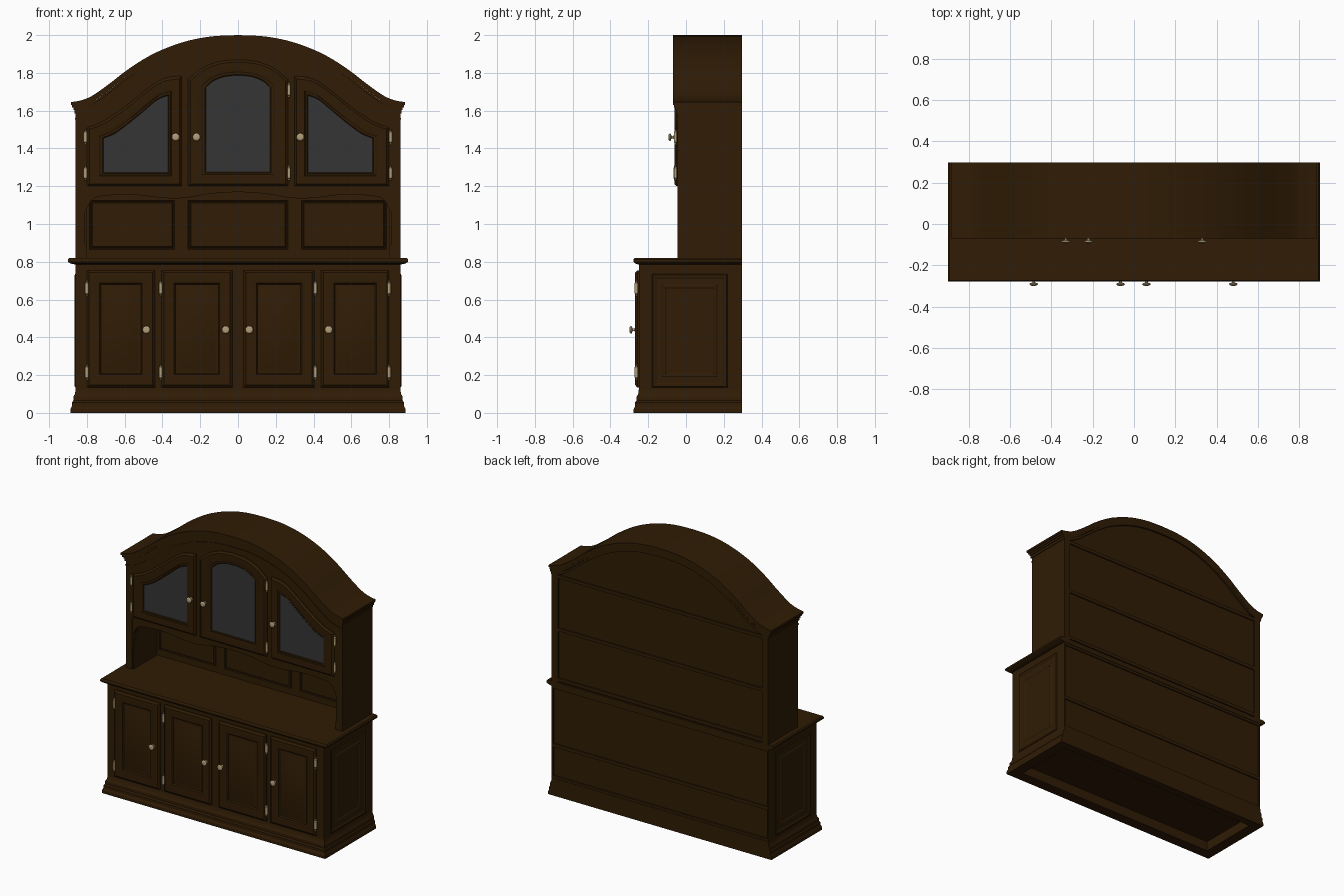
import bpy, bmesh, math
from mathutils import Vector

cube = bpy.data.objects.get("Cube")
if cube:
    bpy.data.objects.remove(cube)


def material(name, rgb):
    m = bpy.data.materials.new(name)
    m.use_nodes = True
    m.diffuse_color = (*rgb, 1)
    shader = m.node_tree.nodes["Principled BSDF"]
    shader.inputs["Base Color"].default_value = (*rgb, 1)
    return m


WOOD = material("dark wood", (0.029, 0.0115, 0.0015))
GLASS = material("grey glass", (0.036, 0.036, 0.036))
METAL = material("pale brass", (0.45, 0.34, 0.19))

BACK, INNER_BACK = 0.297, 0.285
FRONT, UPPER = -0.25, -0.045
HALF = 0.86


def finish(name, bm, mats=(WOOD,)):
    bmesh.ops.recalc_face_normals(bm, faces=bm.faces)
    mesh = bpy.data.meshes.new(name)
    bm.to_mesh(mesh)
    bm.free()
    for m in mats:
        mesh.materials.append(m)
    ob = bpy.data.objects.new(name, mesh)
    bpy.context.collection.objects.link(ob)
    bpy.ops.object.select_all(action="DESELECT")
    ob.select_set(True)
    bpy.context.view_layer.objects.active = ob
    bpy.ops.object.shade_smooth_by_angle(angle=math.radians(25))
    return ob


def panel(name, pts, y0, y1, steps=()):
    """Extrude an x-z outline from y0 to y1, then step the front face inwards."""
    bm = bmesh.new()
    face = bm.faces.new([bm.verts.new((x, y0, z)) for x, z in pts])
    new = bmesh.ops.extrude_face_region(bm, geom=[face])["geom"]
    moved = [v for v in new if isinstance(v, bmesh.types.BMVert)]
    bmesh.ops.translate(bm, vec=(0, y1 - y0, 0), verts=moved)
    bmesh.ops.recalc_face_normals(bm, faces=bm.faces)
    front = min(bm.faces, key=lambda f: f.calc_center_median().y)
    for inset, depth in steps:
        bmesh.ops.inset_individual(bm, faces=[front], thickness=inset,
                                   depth=depth, use_even_offset=True)
    return finish(name, bm)


def rect(x0, x1, z0, z1):
    return [(x0, z0), (x1, z0), (x1, z1), (x0, z1)]


def box(name, x0, x1, y0, y1, z0, z1):
    return panel(name, rect(x0, x1, z0, z1), y1, y0)


def bridge(bm, loops):
    """Join closed vertex loops; return the cap on the last one."""
    n = len(loops[0])
    for a, b in zip(loops, loops[1:]):
        for i in range(n):
            j = (i + 1) % n
            bm.faces.new((a[i], a[j], b[j], b[i]))
    bm.faces.new(loops[0])
    return bm.faces.new(loops[-1])


def moulding(name, rings, squash=1):
    """Loft rectangles of varying overhang."""
    bm = bmesh.new()
    loops = []
    for off, back, z in rings:
        x, y = HALF + off, FRONT - off * squash
        loops.append([bm.verts.new(p) for p in
                      ((-x, y, z), (x, y, z), (x, back, z), (-x, back, z))])
    bridge(bm, loops)
    return finish(name, bm)


def glazed_door(name, outer, inner):
    """Loft a moulded frame from its outer outline to the edge of the glass."""
    bm = bmesh.new()
    loops = []
    for t, out in ((0, -0.01), (0, 0.005), (0.15, 0.016), (0.3, 0.016),
                   (0.75, 0.013), (0.82, 0.009), (0.94, 0.009), (1, 0.005)):
        loops.append([bm.verts.new((a + (c - a) * t, UPPER - out, b + (d - b) * t))
                      for (a, b), (c, d) in zip(outer, inner)])
    bridge(bm, loops).material_index = 1
    finish(name, bm, (WOOD, GLASS))


def lathe(name, profile, place, turn=0):
    """Turn a (radius, distance) profile about the -y axis."""
    bm = bmesh.new()
    vs = [bm.verts.new((r, -d, 0)) for r, d in profile]
    es = [bm.edges.new(p) for p in zip(vs, vs[1:])]
    bmesh.ops.spin(bm, geom=vs + es, cent=(0, 0, 0), axis=(0, 1, 0),
                   angle=math.tau, steps=14)
    bmesh.ops.remove_doubles(bm, verts=bm.verts, dist=0.0002)
    ob = finish(name, bm, (METAL,))
    ob.location, ob.rotation_euler.x = place, turn


def spline(pts, n=5):
    """Catmull-Rom curve through the points."""
    p = [Vector(q) for q in (pts[0], *pts, pts[-1])]
    out = []
    for a, b, c, d in zip(p, p[1:], p[2:], p[3:]):
        for i in range(n):
            t = i / n
            out.append((2*b + (c-a)*t + (2*a - 5*b + 4*c - d)*t*t
                        + (3*b - a - 3*c + d)*t**3) / 2)
    return [(v.x, v.y) for v in out + [p[-1]]]


def mirrored(half):
    """Complete a curve that starts on the centre line."""
    return [(-x, z) for x, z in half[:0:-1]] + half


def flip(pts):
    return [(-x, z) for x, z in pts]


# Base: hollow plinth, body and worktop
moulding("plinth", [(-0.05, 0.24, 0.07), (-0.05, 0.24, 0), (0.027, BACK, 0),
                    (0.027, BACK, 0.02), (0.02, BACK, 0.035), (0.02, BACK, 0.055),
                    (0.012, BACK, 0.065), (0.012, BACK, 0.085), (0.003, BACK, 0.1),
                    (0, BACK, 0.125)])
box("base_body", -HALF, HALF, FRONT, INNER_BACK, 0.08, 0.8)
moulding("worktop", [(0, BACK, 0.785), (0.025, BACK, 0.79), (0.04, BACK, 0.8),
                     (0.04, BACK, 0.812), (0.033, BACK, 0.82)], 0.7)

# Fielded lower doors and side panels
FIELD = [(0.012, 0.011), (0.012, 0), (0.043, -0.003), (0.007, -0.008),
         (0.008, 0), (0.014, 0.006)]
for side in (-1, 1):
    word = "left" if side > 0 else "right"
    for part, x0, x1 in (("inner", 0.03, 0.405), ("outer", 0.44, 0.8)):
        pts = [(side * x, z) for x, z in rect(x0, x1, 0.135, 0.755)]
        panel(f"{word}_{part}_lower_door", pts, FRONT + 0.01, FRONT - 0.008, FIELD)
    pts = rect(-0.18, 0.22, 0.135, 0.735)
    ob = panel(f"{word}_base_side_panel", pts if side > 0 else flip(pts),
               -HALF + 0.01, -HALF - 0.001,
               [(0.006, 0.005), (0.012, 0), (0.006, -0.004), (0.03, 0),
                (0.006, 0.004), (0.01, 0), (0.006, -0.004)])
    ob.rotation_euler.z = side * math.pi / 2

# Upper carcass with arched top
ARCH = spline([(0, 2), (0.15, 1.992), (0.3, 1.96), (0.45, 1.9), (0.58, 1.82),
               (0.68, 1.743), (0.77, 1.68), (0.83, 1.655), (0.885, 1.645)])


def arch(width, drop):
    return mirrored([(x * width / 0.885, z - drop) for x, z in ARCH])


panel("upper_carcass", [(HALF, 1.19), (-HALF, 1.19)] + arch(HALF, 0.03),
      INNER_BACK, UPPER)
layers = [(0.885, 0, 0.015, 0.025), (0.878, 0.01, 0.028, 0.018),
          (0.872, 0.025, 0.042, 0.011), (0.866, 0.04, 0.06, 0.005)]
for i, (width, top, low, out) in enumerate(layers):
    panel(f"crown_moulding_{i + 1}", arch(width, top) + arch(width, low)[::-1],
          BACK, UPPER - out)
panel("crown_bead", arch(0.862, 0.085) + arch(0.862, 0.093)[::-1],
      UPPER + 0.01, UPPER - 0.004)

# Open niche: back, sides, scalloped valance and raised panels
box("niche_back", -0.82, 0.82, 0.23, INNER_BACK, 0.8, 1.2)
for side in (-1, 1):
    word = "left" if side > 0 else "right"
    x0, x1 = sorted((side * 0.81, side * HALF))
    box(f"{word}_upper_side", x0, x1, UPPER, BACK, 0.815, 1.6)
    x0, x1 = sorted((side * 0.85, side * HALF))
    box(f"{word}_back_edge", x0, x1, 0.2, BACK, 0.1, 0.8)
    # Curved bracket along the niche side
    curve = spline([(-0.04, 0.82), (-0.03, 0.98), (0.0, 1.07), (0.06, 1.11),
                    (0.14, 1.11), (0.2, 1.07), (0.23, 1.0)], 4) + [(0.23, 0.82)]
    ob = panel(f"{word}_niche_bracket", flip(curve) if side > 0 else curve,
               0.815, 0.803)
    ob.rotation_euler.z = -side * math.pi / 2
scallop = spline([(0, 1.17), (0.15, 1.16), (0.28, 1.138), (0.4, 1.138), (0.55, 1.155),
                  (0.7, 1.15), (0.77, 1.13), (0.81, 1.06)], 4)
panel("valance", mirrored(scallop) + [(0.81, 1.2), (-0.81, 1.2)],
      UPPER + 0.025, UPPER + 0.002)
for name, x0, x1 in (("right", -0.785, -0.335), ("middle", -0.265, 0.265),
                     ("left", 0.335, 0.785)):
    panel(f"{name}_niche_panel", rect(x0, x1, 0.865, 1.125), 0.235, 0.226,
          [(0.006, -0.005), (0.003, 0), (0.006, 0.007)])

# Glazed upper doors
wing = [(0.3, 1.2), (0.8, 1.2)] + spline(
    [(0.8, 1.51), (0.72, 1.54), (0.6, 1.62), (0.5, 1.7), (0.42, 1.757),
     (0.36, 1.778), (0.3, 1.783)], 3)
wing_glass = [(0.37, 1.272), (0.713, 1.272)] + spline(
    [(0.713, 1.453), (0.65, 1.48), (0.575, 1.535), (0.5, 1.597), (0.44, 1.648),
     (0.405, 1.668), (0.37, 1.68)], 3)
dome = [(0.265, 1.2), (-0.265, 1.2)] + mirrored(spline(
    [(0, 1.87), (0.1, 1.86), (0.19, 1.825), (0.265, 1.765)], 4))
dome_glass = [(0.17, 1.275), (-0.17, 1.275)] + mirrored(spline(
    [(0, 1.787), (0.07, 1.78), (0.13, 1.757), (0.17, 1.722)], 4))
glazed_door("left_glazed_door", wing, wing_glass)
glazed_door("right_glazed_door", flip(wing), flip(wing_glass))
glazed_door("middle_glazed_door", dome, dome_glass)

# Rails across the back
for i, z in enumerate((0.13, 0.36, 0.78, 0.84, 1.2, 1.58)):
    box(f"back_rail_{i + 1}", -0.855, 0.855, 0.25, BACK - 0.003, z - 0.012, z + 0.012)

# Knobs and hinges
KNOB = [(0.012, 0), (0.012, 0.004), (0.007, 0.007), (0.007, 0.017), (0.019, 0.021),
        (0.021, 0.026), (0.014, 0.032), (0, 0.034)]
PIN = [(0, -0.042), (0.006, -0.038), (0.004, -0.032), (0.009, -0.027),
       (0.009, 0.027), (0.004, 0.032), (0.006, 0.038), (0, 0.042)]
low, high = FRONT - 0.016, UPPER - 0.015
knobs = [(x, low, 0.44) for x in (-0.485, -0.065, 0.06, 0.48)]
knobs += [(x, high, 1.46) for x in (-0.33, -0.22, 0.33)]
for i, place in enumerate(knobs):
    lathe(f"knob_{i + 1}", KNOB, place)
hinges = [(s * x, low + 0.003, z) for s in (-1, 1) for x in (0.41, 0.8)
          for z in (0.215, 0.66)]
hinges += [(s * 0.808, high + 0.004, z) for s in (-1, 1) for z in (1.27, 1.46)]
hinges += [(0.27, high + 0.002, z) for z in (1.27, 1.71)]
for i, place in enumerate(hinges):
    lathe(f"hinge_{i + 1}", PIN, place, -math.pi / 2)
